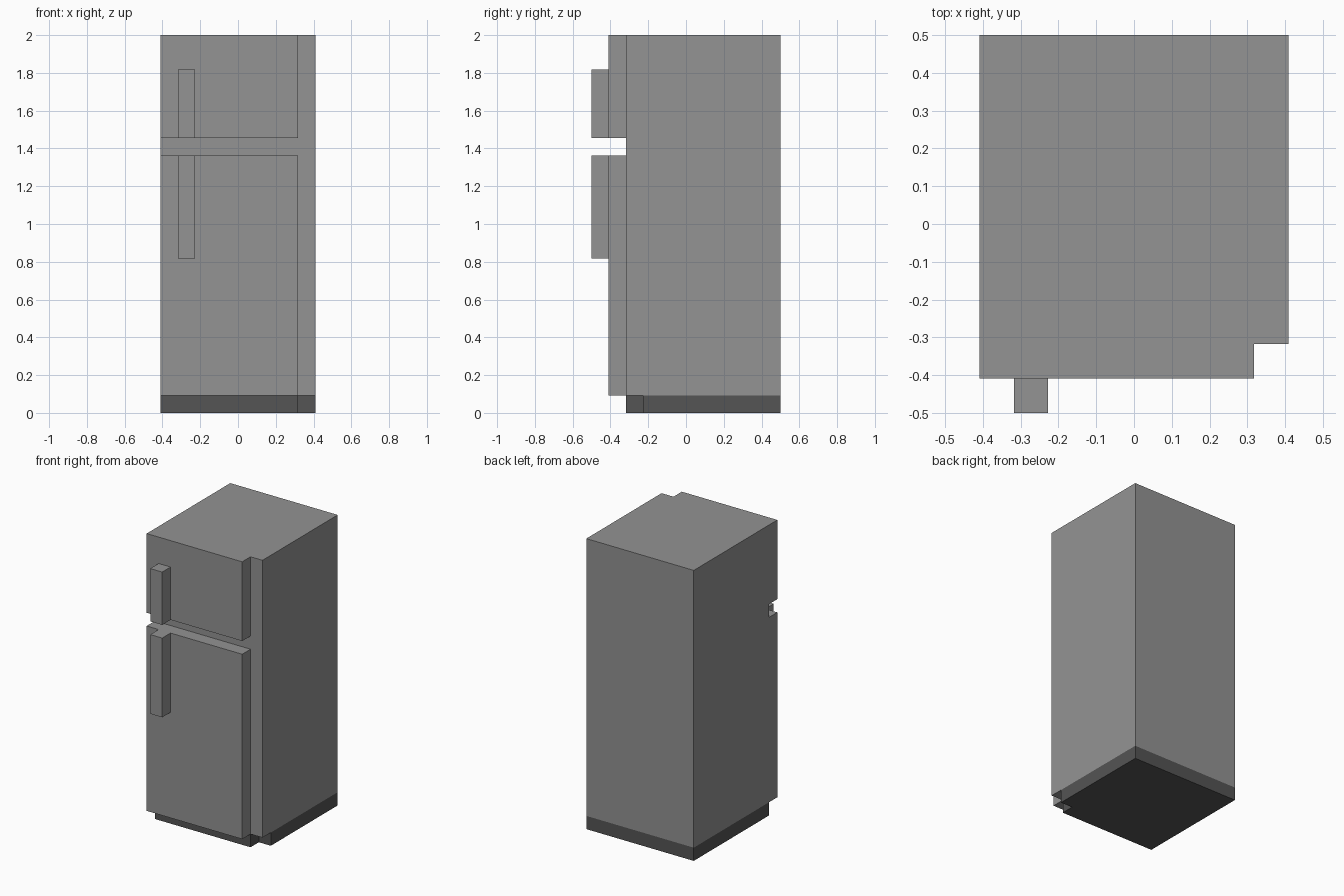
import bpy

if "Cube" in bpy.data.objects:
    bpy.data.objects.remove(bpy.data.objects["Cube"], do_unlink=True)

U = 1 / 11  # design module: the fridge is 22 modules tall


def make_material(name, grey):
    mat = bpy.data.materials.new(name)
    mat.use_nodes = True
    color = (grey, grey, grey, 1)
    mat.diffuse_color = color
    mat.node_tree.nodes["Principled BSDF"].inputs["Base Color"].default_value = color
    return mat


def prism(name, outline, z0, z1, mat):
    """Extrude a counter-clockwise floor outline between two heights."""
    n = len(outline)
    verts = [(x * U, y * U, z * U) for z in (z0, z1) for x, y in outline]
    faces = [list(range(n))[::-1], list(range(n, 2 * n))]
    faces += [(i, (i + 1) % n, (i + 1) % n + n, i + n) for i in range(n)]
    mesh = bpy.data.meshes.new(name)
    mesh.from_pydata(verts, [], faces)
    mesh.materials.append(mat)
    obj = bpy.data.objects.new(name, mesh)
    bpy.context.collection.objects.link(obj)
    return obj


def rect(x0, x1, y0, y1):
    return [(x0, y0), (x1, y0), (x1, y1), (x0, y1)]


light = make_material("light grey metal", 0.292)
dark = make_material("dark grey plinth", 0.089)

# Cabinet
prism("cabinet", rect(-4.5, 4.5, -3.5, 5.5), 1, 22, light)

# Plinth, stepped back beside the hinge side of the doors
plinth = [(-4.5, -3.5), (3.5, -3.5), (3.5, -2.5), (4.5, -2.5), (4.5, 5.5), (-4.5, 5.5)]
prism("plinth", plinth, 0, 1, dark)

# Doors and their handles
for part, bottom, top, grip_bottom, grip_top in (
    ("fridge", 1, 15, 9, 15),
    ("freezer", 16, 22, 16, 20),
):
    prism(part + "_door", rect(-4.5, 3.5, -4.5, -3.5), bottom, top, light)
    prism(part + "_handle", rect(-3.5, -2.5, -5.5, -4.5), grip_bottom, grip_top, light)
